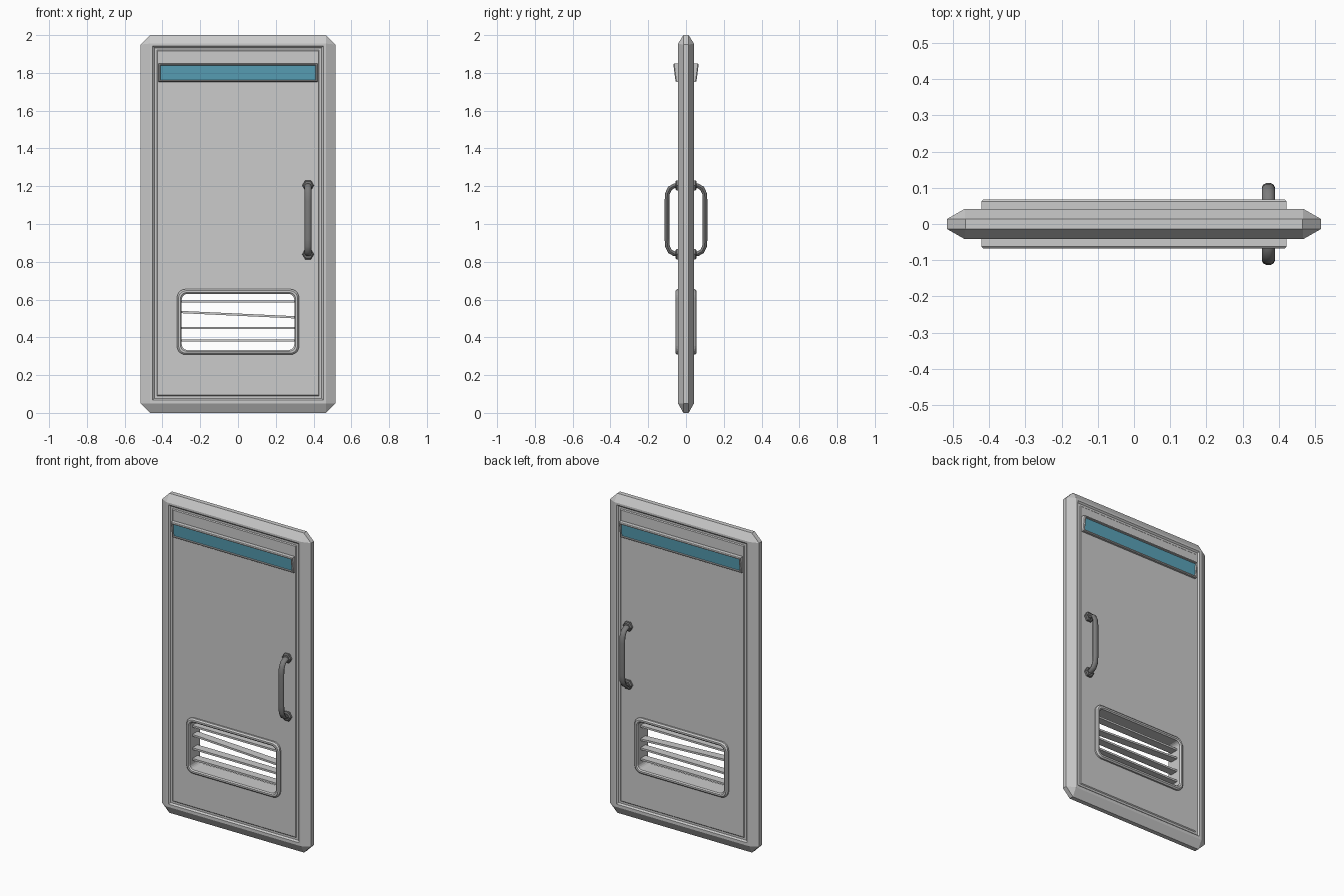
import bpy, bmesh, math
from mathutils import Vector

if "Cube" in bpy.data.objects:
    bpy.data.objects.remove(bpy.data.objects["Cube"])


def loft(name, loops, closed=False, mirror=False):
    """Skin a list of equal-length point loops; cap the ends or close the sweep."""
    bm = bmesh.new()
    rows = [[bm.verts.new(p) for p in loop] for loop in loops]
    n = len(rows[0])
    pairs = list(zip(rows, rows[1:]))
    if closed:
        pairs.append((rows[-1], rows[0]))
    for a, b in pairs:
        for i in range(n):
            j = (i + 1) % n
            bm.faces.new((a[i], a[j], b[j], b[i]))
    if not closed:
        bm.faces.new(rows[0])
        bm.faces.new(rows[-1])
    bmesh.ops.remove_doubles(bm, verts=bm.verts, dist=1e-5)
    bmesh.ops.recalc_face_normals(bm, faces=bm.faces)
    me = bpy.data.meshes.new(name)
    bm.to_mesh(me)
    bm.free()
    ob = bpy.data.objects.new(name, me)
    bpy.context.collection.objects.link(ob)
    if mirror:
        m = ob.modifiers.new("both_sides", 'MIRROR')
        m.use_axis = (False, True, False)
        m.use_mirror_merge = False
    return ob


def oct_rect(hx, z0, z1, c, y):
    """Rectangle with cut corners (c = 0 gives doubled sharp corners)."""
    return [(hx, y, z0 + c), (hx, y, z1 - c), (hx - c, y, z1), (-hx + c, y, z1),
            (-hx, y, z1 - c), (-hx, y, z0 + c), (-hx + c, y, z0), (hx - c, y, z0)]


def round_rect(hx, z0, z1, r, y, seg=5):
    pts = []
    for k, (cx, cz) in enumerate([(hx - r, z1 - r), (-hx + r, z1 - r),
                                  (-hx + r, z0 + r), (hx - r, z0 + r)]):
        for s in range(seg + 1):
            a = math.pi / 2 * (k + s / seg)
            pts.append((cx + r * math.cos(a), y, cz + r * math.sin(a)))
    return pts


def color(ob, name, rgb):
    mat = bpy.data.materials.get(name) or bpy.data.materials.new(name)
    mat.diffuse_color = (*rgb, 1)
    mat.use_nodes = True
    mat.node_tree.nodes["Principled BSDF"].inputs["Base Color"].default_value = mat.diffuse_color
    ob.data.materials.append(mat)


# door slab: bevelled rim, recessed panel with a shallow step, on both faces
profile = [(0.425, 0.095, 1.915, 0, 0.038), (0.43, 0.09, 1.92, 0, 0.033),
           (0.443, 0.077, 1.933, 0, 0.033), (0.452, 0.068, 1.942, 0, 0.042),
           (0.467, 0.05, 1.955, 0, 0.042), (0.516, 0, 2.0, 0.05, 0.014)]
loops = [oct_rect(hx, a, b, c, -y) for hx, a, b, c, y in profile]
loops += [oct_rect(hx, a, b, c, y) for hx, a, b, c, y in reversed(profile)]
door = loft("door_slab", loops)

# vent opening cut through the slab
cutter = loft("vent_cutter", [round_rect(0.31, 0.32, 0.645, 0.035, y) for y in (-0.2, 0.2)])
cutter.hide_render = True
cutter.hide_viewport = True
cut = door.modifiers.new("vent_hole", 'BOOLEAN')
cut.operation = 'DIFFERENCE'
cut.solver = 'EXACT'
cut.object = cutter

# vent frame: one ring through the opening
ring = [(0.0, 0.03), (0.0, 0.048), (0.008, 0.056), (0.018, 0.056), (0.025, 0.05)]
ring = [(d, -y) for d, y in ring] + [(d, y) for d, y in reversed(ring)]
loft("vent_frame", [round_rect(0.323 - d, 0.308 + d, 0.655 - d, 0.045 - d * 0.6, y)
                    for d, y in ring], closed=True)

# vent slats, one of them hanging crooked
for i, (z, tilt) in enumerate([(0.59, 0), (0.52, 0.014), (0.45, 0), (0.383, 0)]):
    loft(f"vent_slat_{i + 1}",
         [[(x, -0.025, z + s - 0.006), (x, 0.025, z + s - 0.006),
           (x, 0.025, z + s + 0.006), (x, -0.025, z + s + 0.006)]
          for x, s in ((-0.303, tilt), (0.303, -tilt))])


# window frame: hooded, deeper at the top than at the bottom
def window_loop(d, depth, slope):
    pts = []
    for sx, z in ((1, 1.752 + d), (1, 1.85 - d), (-1, 1.85 - d), (-1, 1.752 + d)):
        pts.append((sx * (0.421 - d), -depth - slope * (z - 1.752), z))
    return pts


loft("window_frame", [window_loop(0, 0.03, 0), window_loop(0, 0.05, 0.13),
                      window_loop(0.004, 0.055, 0.13), window_loop(0.009, 0.055, 0.13),
                      window_loop(0.011, 0.03, 0)], closed=True, mirror=True)
glass = loft("window_glass", [window_loop(0.01, 0.03, 0), window_loop(0.01, 0.047, 0.08)],
             mirror=True)
color(glass, "blue_glass", (0.1, 0.36, 0.48))

# handle: round bar swept along a bent path in the yz plane
HX, ZC, SIDES = 0.371, 1.022, 10
half = [(0.035, 0.182), (0.062, 0.18), (0.085, 0.167), (0.098, 0.14), (0.101, 0.1)]
path = [Vector((HX, -y, ZC + z)) for y, z in half]
path += [Vector((HX, -y, ZC - z)) for y, z in reversed(half)]
loops = []
for i, p in enumerate(path):
    t = (path[min(i + 1, len(path) - 1)] - path[max(i - 1, 0)]).normalized()
    side = Vector((1, 0, 0))
    up = t.cross(side)
    loops.append([p + 0.018 * math.cos(a) * side + 0.013 * math.sin(a) * up
                  for a in (2 * math.pi * k / SIDES for k in range(SIDES))])
bar = loft("handle_bar", loops, mirror=True)
color(bar, "dark_grey", (0.2, 0.2, 0.2))
bpy.context.view_layer.objects.active = bar
bar.select_set(True)
bpy.ops.object.shade_smooth_by_angle(angle=math.radians(40))

# hexagonal handle mounts
for name, z in (("upper", ZC + 0.182), ("lower", ZC - 0.182)):
    mount = loft(f"handle_mount_{name}",
                 [[(HX + r * math.cos(a), -y, z + r * math.sin(a))
                   for a in (math.pi / 3 * k for k in range(6))]
                  for r, y in ((0.031, 0.03), (0.031, 0.05), (0.024, 0.056))], mirror=True)
    color(mount, "dark_grey", (0.2, 0.2, 0.2))
